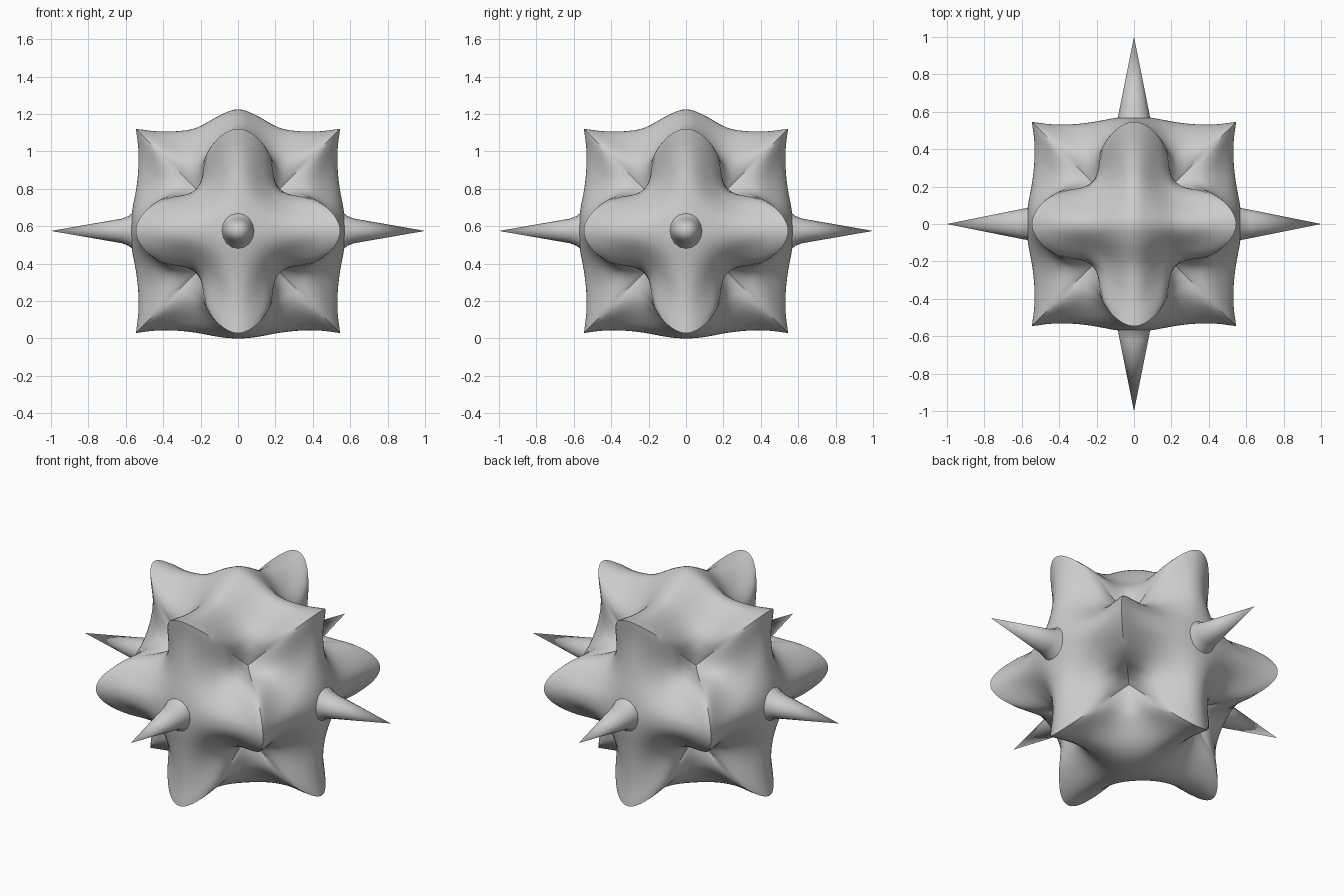
import bpy, bmesh, math
from mathutils import Vector, Matrix

if "Cube" in bpy.data.objects:
    bpy.data.objects.remove(bpy.data.objects["Cube"])

CZ = 0.575   # height of the body centre
N = 20       # grid steps per face quadrant

# creased ridge from arm tip to dent: (reach, sideways offset)
RIDGE = [(.546, 0), (.535, .048), (.50, .10), (.44, .15), (.37, .176),
         (.30, .184), (.25, .198), (.22, .22)]
# face profile from centre to arm tip: (distance, height)
SIDE = [(0, .575), (.10, .567), (.22, .545), (.33, .533), (.44, .533), (.546, .546)]
DOME = [(0, .65), (.09, .622), (.22, .552), (.33, .533), (.44, .533), (.546, .546)]


def curve(pts, s, even):
    """Catmull-Rom through pts, mirrored at the start; 'even' is the even coordinate."""
    p = [Vector(q) for q in pts]
    first = p[1].copy()
    first[1 - even] *= -1
    p = [first] + p + [2 * p[-1] - p[-2]]
    f = s * (len(pts) - 1)
    i = min(int(f), len(pts) - 2)
    t = f - i
    a, b, c, d = p[i:i + 4]
    return 0.5 * (2 * b + (c - a) * t + (2 * a - 5 * b + 4 * c - d) * t ** 2
                  + (3 * b - a - 3 * c + d) * t ** 3)


def quadrant_point(s, t, prof):
    """Smoothly blended patch between two profile curves and two ridges."""
    def axis_x(q):
        d, h = curve(prof, q, 1)
        return Vector((d, 0, h))

    def ridge_x(q):
        r, o = curve(RIDGE, q, 0)
        return Vector((r, o, r))

    def swap(v):
        return Vector((v.y, v.x, v.z))
    a, b = s * s * (3 - 2 * s), t * t * (3 - 2 * t)
    p = (1 - b) * axis_x(s) + b * swap(ridge_x(s))
    p += (1 - a) * swap(axis_x(t)) + a * ridge_x(t)
    p -= (1 - a) * (1 - b) * axis_x(0) + a * (1 - b) * axis_x(1)
    p -= (1 - a) * b * swap(axis_x(1)) + a * b * ridge_x(1)
    f = (math.sin(math.pi * s) * math.sin(math.pi * t)) ** 2
    return p - f * Vector((.045, .045, .03))


def finish(bm, name):
    bmesh.ops.remove_doubles(bm, verts=bm.verts, dist=1e-4)
    bmesh.ops.recalc_face_normals(bm, faces=bm.faces)
    me = bpy.data.meshes.new(name)
    bm.to_mesh(me)
    bm.free()
    ob = bpy.data.objects.new(name, me)
    ob.location.z = CZ
    bpy.context.collection.objects.link(ob)
    bpy.ops.object.select_all(action='DESELECT')
    ob.select_set(True)
    bpy.context.view_layer.objects.active = ob
    bpy.ops.object.shade_smooth_by_angle(angle=math.radians(40))
    return ob


# body: six cross-shaped faces, the top one with a dome
bm = bmesh.new()
faces = [(Matrix.Identity(3), DOME), (Matrix.Rotation(math.pi, 3, 'X'), SIDE)]
for k in range(4):
    faces.append((Matrix.Rotation(k * math.pi / 2, 3, 'Z')
                  @ Matrix.Rotation(math.pi / 2, 3, 'Y'), SIDE))
for rot, prof in faces:
    quad = [[quadrant_point(i / N, j / N, prof) for j in range(N + 1)]
            for i in range(N + 1)]
    grid = []
    for i in range(-N, N + 1):
        row = []
        for j in range(-N, N + 1):
            p = quad[abs(i)][abs(j)]
            p = Vector((math.copysign(p.x, i), math.copysign(p.y, j), p.z))
            row.append(bm.verts.new(rot @ p))
        grid.append(row)
    for i in range(2 * N):
        for j in range(2 * N):
            bm.faces.new((grid[i][j], grid[i + 1][j],
                          grid[i + 1][j + 1], grid[i][j + 1]))
finish(bm, "star_body")

# four horizontal spikes with flared roots: (reach, half width, half height)
SPIKE = [(.50, .10, .14), (.56, .087, .10), (.585, .083, .08), (.62, .076, .066)]
SIDES = 16
for k, name in enumerate(("right", "back", "left", "front")):
    bm = bmesh.new()
    rot = Matrix.Rotation(k * math.pi / 2, 3, 'Z')
    rings = []
    for x, w, h in SPIKE:
        rings.append([bm.verts.new(rot @ Vector((
            x, w * math.cos(2 * math.pi * i / SIDES), h * math.sin(2 * math.pi * i / SIDES))))
            for i in range(SIDES)])
    tip = bm.verts.new(rot @ Vector((1, 0, 0)))
    for i in range(SIDES):
        j = (i + 1) % SIDES
        for a, b in zip(rings, rings[1:]):
            bm.faces.new((a[i], a[j], b[j], b[i]))
        bm.faces.new((rings[-1][i], rings[-1][j], tip))
    bm.faces.new(rings[0])
    finish(bm, name + "_spike")
